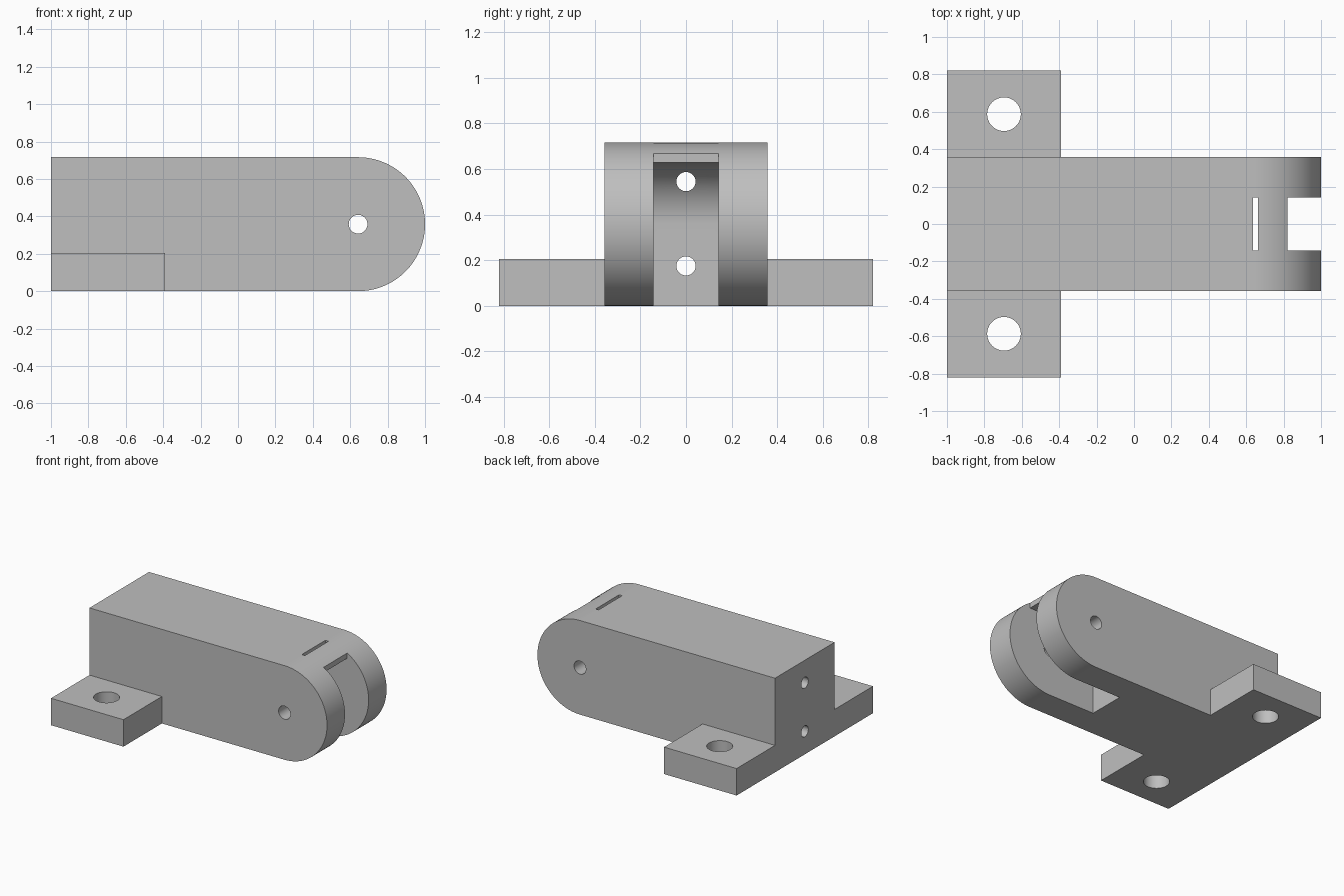
import bpy, bmesh, math
from mathutils import Vector

old = bpy.data.objects.get("Cube")
if old:
    bpy.data.objects.remove(old, do_unlink=True)

grey = bpy.data.materials.new("plain_grey")
grey.use_nodes = True
colour = (0.52, 0.52, 0.52, 1)
grey.diffuse_color = colour
grey.node_tree.nodes["Principled BSDF"].inputs["Base Color"].default_value = colour


def prism(name, points, direction):
    """Extrude a closed 3D outline along a direction."""
    bm = bmesh.new()
    face = bm.faces.new([bm.verts.new(p) for p in points])
    moved = bmesh.ops.extrude_face_region(bm, geom=[face])["geom"]
    verts = [v for v in moved if isinstance(v, bmesh.types.BMVert)]
    bmesh.ops.translate(bm, verts=verts, vec=direction)
    bmesh.ops.recalc_face_normals(bm, faces=bm.faces)
    mesh = bpy.data.meshes.new(name)
    bm.to_mesh(mesh)
    bm.free()
    mesh.materials.append(grey)
    ob = bpy.data.objects.new(name, mesh)
    bpy.context.collection.objects.link(ob)
    return ob


def side_prism(name, outline, half_width):
    return prism(name, [(x, -half_width, z) for x, z in outline], (0, 2 * half_width, 0))


def box(name, x0, x1, half_width, z0, z1):
    return side_prism(name, [(x0, z0), (x1, z0), (x1, z1), (x0, z1)], half_width)


def arc(cx, cz, r, start, end, steps):
    angles = [math.radians(start + (end - start) * i / steps) for i in range(steps + 1)]
    return [(cx + r * math.cos(a), cz + r * math.sin(a)) for a in angles]


def rod(name, centre, axis, radius, length):
    """Cylinder along an axis, centred on a point."""
    axis, centre = Vector(axis), Vector(centre)
    u = axis.orthogonal().normalized()
    v = axis.cross(u)
    ring = [centre - axis * length / 2 + u * a + v * b
            for a, b in arc(0, 0, radius, 0, 352.5, 47)]
    return prism(name, ring, axis * length)


def combine(target, tool, operation):
    tool.hide_render = True
    mod = target.modifiers.new(tool.name, "BOOLEAN")
    mod.operation, mod.solver, mod.object = operation, "EXACT", tool
    bpy.context.view_layer.objects.active = target
    bpy.ops.object.modifier_apply(modifier=mod.name)
    bpy.data.objects.remove(tool, do_unlink=True)


# Long body with a rounded nose
R = 0.358
body = side_prism("clevis_body", [(-1, 0)] + arc(1 - R, R, R, -90, 90, 64) + [(-1, 2 * R)], R)

# Mounting flange
combine(body, box("mounting_flange", -1, -0.39, 0.82, 0, 0.205), "UNION")

# Fork opening with a curved roof
fork = ([(1.2, -0.1), (0.25, -0.1)] + arc(0.52, R, 0.27, 180, 90, 32)
        + [(0.82, R + 0.27), (0.82, 0.9), (1.2, 0.9)])
combine(body, side_prism("fork_cutter", fork, 0.142), "DIFFERENCE")

# Slit in the roof, pin hole, two lengthwise holes and two bolt holes
combine(body, box("slit_cutter", 0.636, 0.662, 0.142, 0.5, 0.9), "DIFFERENCE")
combine(body, rod("pin_cutter", (1 - R, 0, R), (0, 1, 0), 0.05, 2), "DIFFERENCE")
for z in (0.175, 0.545):
    combine(body, rod("cord_cutter", (-0.4, 0, z), (1, 0, 0), 0.042, 1.9), "DIFFERENCE")
for y in (-0.587, 0.587):
    combine(body, rod("bolt_cutter", (-0.695, y, 0.1), (0, 0, 1), 0.09, 0.8), "DIFFERENCE")

bpy.ops.object.select_all(action="DESELECT")
body.select_set(True)
bpy.context.view_layer.objects.active = body
bpy.ops.object.shade_smooth_by_angle(angle=math.radians(30))
